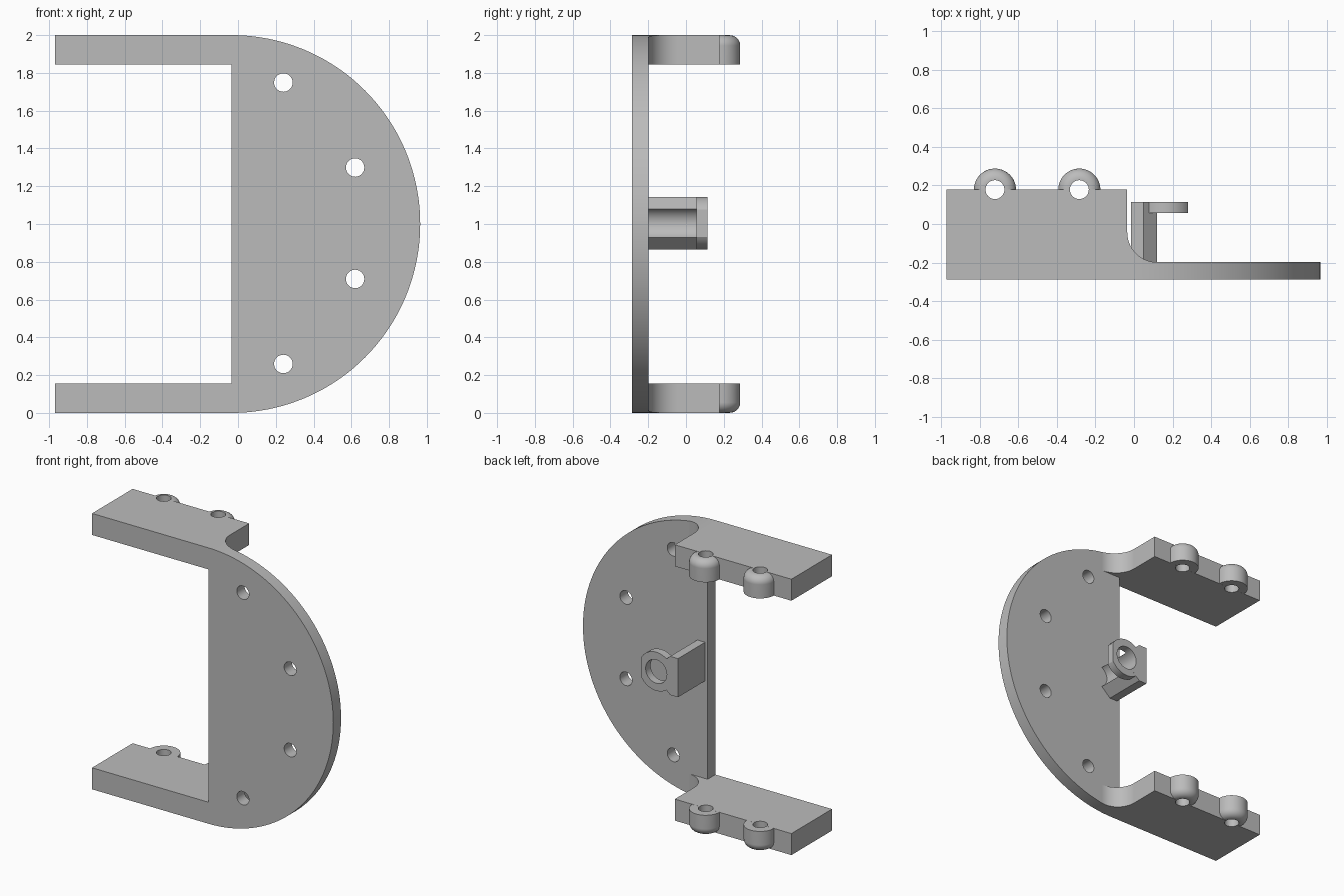
import bpy, bmesh, math

if "Cube" in bpy.data.objects:
    bpy.data.objects.remove(bpy.data.objects["Cube"], do_unlink=True)

grey = bpy.data.materials.new("plain grey")
grey.use_nodes = True
grey.diffuse_color = (0.5, 0.5, 0.5, 1)
grey.node_tree.nodes["Principled BSDF"].inputs["Base Color"].default_value = (0.5, 0.5, 0.5, 1)


def arc(cx, cy, r, start, end, steps):
    """Points along an arc, angles in degrees."""
    angles = [math.radians(start + (end - start) * i / steps) for i in range(steps + 1)]
    return [(cx + r * math.cos(a), cy + r * math.sin(a)) for a in angles]


def circle(cx, cy, r, steps=48):
    return arc(cx, cy, r, 0, 360, steps)[:-1]


def prism(name, points, axis, low, high, round_z=None, radius=0.055):
    """Extrude a profile along y (points are x, z) or z (points are x, y)."""
    bm = bmesh.new()
    rings = []
    for d in (low, high):
        rings.append([bm.verts.new((a, d, b) if axis == "y" else (a, b, d)) for a, b in points])
    bm.faces.new(rings[0])
    bm.faces.new(rings[1][::-1])
    n = len(points)
    for i in range(n):
        j = (i + 1) % n
        bm.faces.new((rings[0][i], rings[1][i], rings[1][j], rings[0][j]))
    bmesh.ops.recalc_face_normals(bm, faces=bm.faces)
    if round_z is not None:
        rim = [e for e in bm.edges if all(abs(v.co.z - round_z) < 1e-5 for v in e.verts)]
        bmesh.ops.bevel(bm, geom=rim, offset=radius, segments=7, profile=0.5, affect="EDGES")
    mesh = bpy.data.meshes.new(name)
    bm.to_mesh(mesh)
    bm.free()
    mesh.materials.append(grey)
    obj = bpy.data.objects.new(name, mesh)
    bpy.context.collection.objects.link(obj)
    return obj


def combine(target, tool, operation):
    """Apply a boolean and discard the tool."""
    mod = target.modifiers.new("boolean", "BOOLEAN")
    mod.operation, mod.solver, mod.object = operation, "EXACT", tool
    bpy.ops.object.select_all(action="DESELECT")
    bpy.context.view_layer.objects.active = target
    target.select_set(True)
    bpy.ops.object.modifier_apply(modifier=mod.name)
    bpy.data.objects.remove(tool, do_unlink=True)


EDGE = -0.035      # straight edge of the half disc
FRONT, PLATE_BACK, ARM_BACK = -0.287, -0.198, 0.178
ARM = 0.156        # arm thickness
FILLET = 0.155

# Full silhouette: arms' outer edges and half disc
outline = [(-0.97, 2), (-0.97, 0)] + arc(EDGE, 1, 1, -90, 90, 80)
bracket = prism("bracket", outline, "y", FRONT, ARM_BACK)

# Space between the arms and behind the plate
middle = [(-1.2, -0.5), (EDGE, -0.5), (EDGE, PLATE_BACK), (1.2, PLATE_BACK), (1.2, 0.5), (-1.2, 0.5)]
combine(bracket, prism("middle_cut", middle, "z", ARM, 2 - ARM), "DIFFERENCE")

# Space beside the arms, leaving a concave fillet onto the plate
side = arc(EDGE + FILLET, PLATE_BACK + FILLET, FILLET, 180, 270, 16)
side += [(1.2, PLATE_BACK), (1.2, 0.5), (EDGE, 0.5)]
combine(bracket, prism("side_cut", side, "z", -0.2, 2.2), "DIFFERENCE")

# Screw holes through the plate
for x, offset in ((0.24, 0.745), (0.62, 0.295)):
    for sign in (-1, 1):
        hole = prism("plate_hole", circle(x, 1.004 + sign * offset, 0.049, 32), "y", -0.5, 0.5)
        combine(bracket, hole, "DIFFERENCE")

# Rounded lugs on the back of both arms, then their holes
for x in (-0.72, -0.283):
    for low, high, outer in ((0, ARM, 0), (2 - ARM, 2, 2)):
        low, high = low + 0.0005, high - 0.0005
        rim = low if outer == 0 else high
        lug = prism("lug", circle(x, ARM_BACK, 0.109), "z", low, high, round_z=rim)
        combine(bracket, lug, "UNION")
    combine(bracket, prism("lug_hole", circle(x, ARM_BACK, 0.049, 32), "z", -0.2, 2.2), "DIFFERENCE")

# Central post with chamfered sides, carrying a flat-ended ring
MID, TIP = 1.004, 0.113
post_profile = [(-0.015, MID - 0.14), (0.048, MID - 0.14), (0.12, MID - 0.075),
                (0.12, MID + 0.075), (0.048, MID + 0.14), (-0.015, MID + 0.14)]
post = prism("post", post_profile, "y", -0.22, TIP)
flat = math.degrees(math.acos(0.12 / 0.14))
ring = prism("ring", arc(0.16, MID, 0.14, flat, 360 - flat, 48), "y", 0.056, TIP - 0.0003)
combine(post, ring, "UNION")
combine(post, prism("ring_hole", circle(0.16, MID, 0.085), "y", -0.5, 0.5), "DIFFERENCE")
combine(bracket, post, "UNION")

# Smooth the curves, keep the corners crisp
bpy.ops.object.select_all(action="DESELECT")
bpy.context.view_layer.objects.active = bracket
bracket.select_set(True)
bpy.ops.object.shade_smooth_by_angle(angle=math.radians(30))
weighted = bracket.modifiers.new("even_shading", "WEIGHTED_NORMAL")
weighted.keep_sharp = True
